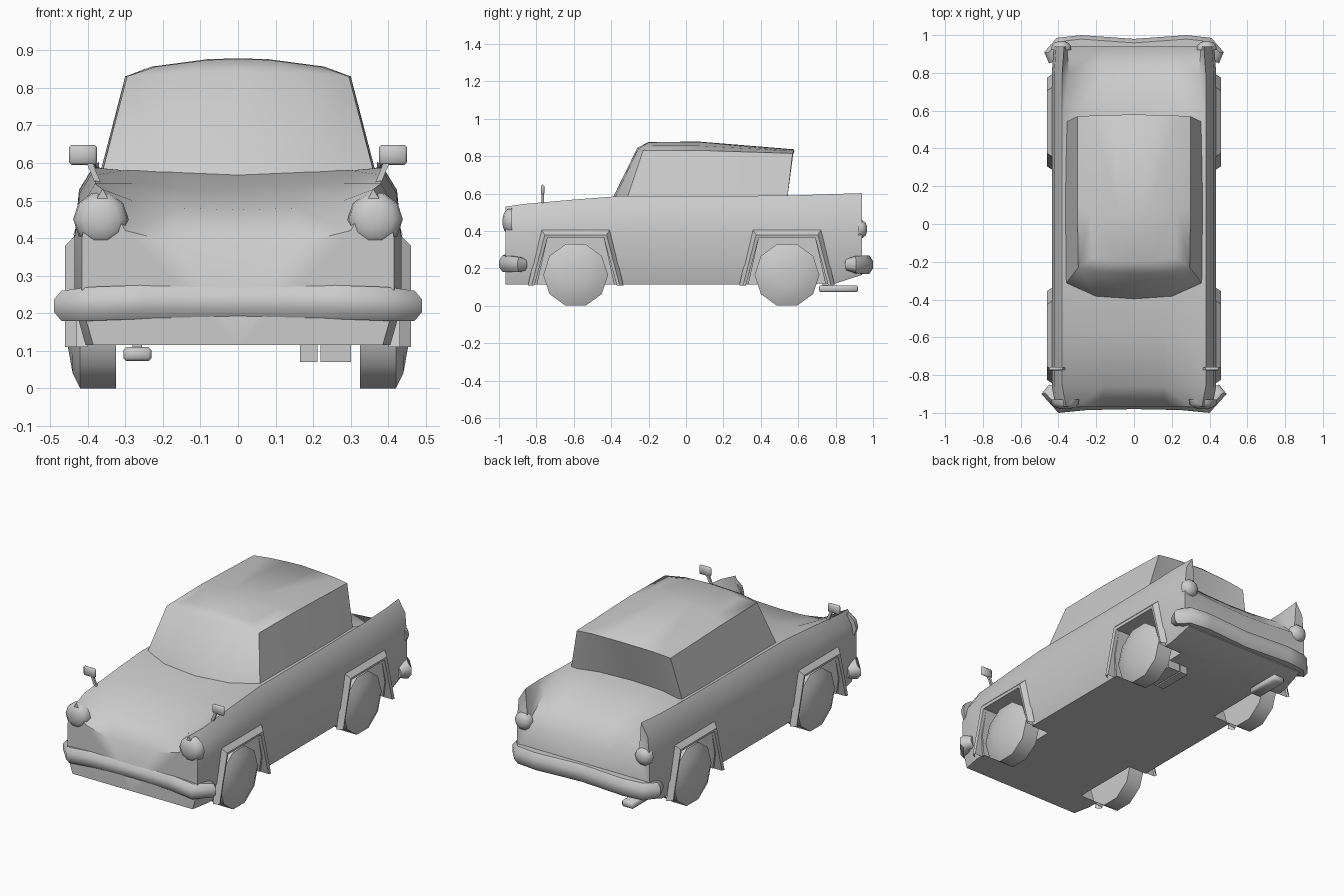
import bpy
import bmesh
import math
from mathutils import Vector

if "Cube" in bpy.data.objects:
    bpy.data.objects.remove(bpy.data.objects["Cube"])

paint = bpy.data.materials.new("plain_grey")
paint.use_nodes = True
GREY = (0.6, 0.6, 0.6, 1)
paint.diffuse_color = GREY
paint.node_tree.nodes["Principled BSDF"].inputs["Base Color"].default_value = GREY
parts = []


def finish(name, bm, mirror=True, keep=True):
    bmesh.ops.recalc_face_normals(bm, faces=bm.faces)
    mesh = bpy.data.meshes.new(name)
    bm.to_mesh(mesh)
    bm.free()
    obj = bpy.data.objects.new(name, mesh)
    bpy.context.collection.objects.link(obj)
    mesh.materials.append(paint)
    if mirror:
        mod = obj.modifiers.new("mirror", "MIRROR")
        mod.use_clip = True
    if keep:
        parts.append(obj)
    return obj


def loft(rings, closed=False, start=True, end=True):
    """Skin a list of point rings; optionally close each ring and cap the ends."""
    bm = bmesh.new()
    rows = [[bm.verts.new(p) for p in ring] for ring in rings]
    n = len(rows[0])
    for a, b in zip(rows, rows[1:]):
        for i in range(n if closed else n - 1):
            j = (i + 1) % n
            bm.faces.new((a[i], a[j], b[j], b[i]))
    if start:
        bm.faces.new(rows[0])
    if end:
        bm.faces.new(rows[-1])
    return bm


# Lower body: half sections from nose to tail, with raised wings and tail fins
def section(y, w, zb, zt, xi, zi, zc):
    pts = [(0, zb), (w - .03, zb), (w, .22), (w, .40), (w - .012, zt - .07),
           (w - .055, zt), (xi, zi), (.16, zc + .005), (0, zc)]
    return [(x, y, z) for x, z in pts]


stations = [(-.965, .415, .115, .53, .30, .42, .38),
            (-.86, .435, .115, .545, .28, .50, .475),
            (-.6, .435, .115, .568, .28, .545, .535),
            (-.35, .435, .115, .587, .30, .58, .575),
            (.2, .435, .115, .587, .32, .585, .58),
            (.56, .435, .115, .59, .32, .575, .57),
            (.8, .435, .12, .598, .345, .53, .51),
            (.94, .425, .165, .602, .355, .40, .38)]
body = finish("body", loft([section(*s) for s in stations]))

# Wheel arches: recess cutters and flared lips
for place, yc in (("front", -.59), ("rear", .54)):
    def arch(x, top, foot, height):
        return [(x, yc - foot, .11), (x, yc - top, height),
                (x, yc + top, height), (x, yc + foot, .11)]

    cut = [[(x, y, z if z > .2 else .05) for x, y, z in arch(x, .15, .22, .365)]
           for x in (.29, .6)]
    cutter = finish(place + "_arch_cutter", loft(cut, closed=True), keep=False)
    cutter.hide_render = True
    cutter.hide_set(True)
    mod = body.modifiers.new(place + "_arch", "BOOLEAN")
    mod.object = cutter
    mod.operation = "DIFFERENCE"
    mod.solver = "EXACT"
    lip = [arch(.43, .185, .255, .41), arch(.46, .165, .235, .38),
           arch(.455, .15, .22, .365), arch(.40, .15, .22, .365)]
    finish(place + "_arch_lips", loft(lip, start=False, end=False))

    # Ten-sided wheels with domed outer faces
    rings = []
    for x, r in ((.325, .173), (.42, .173), (.44, .13), (.452, .06)):
        rings.append([(x, yc + r * math.sin(math.pi * (k + .5) / 5),
                       .165 - r * math.cos(math.pi * (k + .5) / 5)) for k in range(10)])
    finish(place + "_wheels", loft(rings, closed=True))

# Cabin: half outlines from sill to roof crown, overhanging the rear window
cabin_rings = [
    [(0, -.40, .56), (.2, -.39, .56), (.365, -.32, .56),
     (.37, .1, .56), (.36, .54, .56), (.2, .50, .56), (0, .48, .56)],
    [(0, -.26, .845), (.18, -.255, .84), (.295, -.23, .83),
     (.30, .1, .83), (.30, .57, .815), (.2, .575, .825), (0, .58, .83)],
    [(0, -.20, .876), (.08, -.20, .874), (.22, -.18, .856),
     (.23, .07, .856), (.22, .55, .828), (.1, .57, .835), (0, .575, .837)]]
bm = loft(cabin_rings, start=False, end=False)
bm.verts.ensure_lookup_table()
f0, f1, f2, s, r2, r1, r0 = list(bm.verts)[-7:]
mid, crown = bm.verts.new((.08, .07, .876)), bm.verts.new((0, .07, .878))
for quad in ((f0, f1, mid, crown), (f1, f2, s, mid), (mid, s, r2, r1), (crown, mid, r1, r0)):
    bm.faces.new(quad)
finish("cabin", bm)


# Bumpers: rounded section swept along a wrapped path
def bumper(name, path):
    rings = []
    for x, y, z, dx, dy, h in path:
        out = Vector((dx, dy, 0)).normalized()
        base = Vector((x, y, z))
        rings.append([base + out * (o * .06) + Vector((0, 0, v * h)) for o, v in
                      ((-1, 1), (-.35, 1), (0, .4), (0, -.4), (-.35, -1), (-1, -1))])
    finish(name, loft(rings, closed=True, start=False))


bumper("front_bumper", [(0, -.98, .23, 0, -1, .045), (.25, -.985, .23, 0, -1, .045),
                        (.40, -1, .225, .3, -1, .045), (.49, -.90, .22, 1, -.3, .04),
                        (.45, -.85, .22, 1, .4, .03)])
bumper("rear_bumper", [(0, .98, .22, 0, 1, .05), (.28, 1, .22, 0, 1, .05),
                       (.41, .985, .22, .4, 1, .05), (.475, .91, .22, 1, .2, .045),
                       (.45, .85, .22, 1, -.4, .03)])


# Lamps: shallow domes facing along y
def lamps(name, x, z, y0, depth, r):
    rings = [[(x + r * k * math.cos(a * math.pi / 5), y0 + depth * d,
               z + r * k * math.sin(a * math.pi / 5)) for a in range(10)]
             for d, k in ((0, 1.05), (.5, 1), (.85, .7), (1, .3))]
    finish(name, loft(rings, closed=True))


lamps("headlamps", .365, .45, -.93, -.05, .07)
lamps("tail_lamps", .385, .41, .92, .048, .05)


# Box helper for the small fittings
def box(name, x, y, z, mirror=False, bevel=0):
    bm = bmesh.new()
    bmesh.ops.create_cube(bm, size=1)
    for v in bm.verts:
        v.co = [(a + b) / 2 + c * (b - a) for (a, b), c in zip((x, y, z), v.co)]
    if bevel:
        bmesh.ops.bevel(bm, geom=bm.edges[:], offset=bevel, segments=1, affect="EDGES")
    return finish(name, bm, mirror)


# Wing mirrors on leaning stalks
box("mirror_heads", (.375, .45), (-.775, -.757), (.595, .648), True, .007)
stalk = [[(x + a * .008, -.766 + b * .006, z) for a, b in ((-1, -1), (1, -1), (1, 1), (-1, 1))]
         for x, z in ((.37, .54), (.397, .605))]
finish("mirror_stalks", loft([stalk[1], stalk[0]], closed=True))
stalk_flip = parts[-1]

# Exhaust and underfloor fittings
box("exhaust_pipe", (-.305, -.23), (.71, .92), (.073, .11), bevel=.008)
box("exhaust_hanger", (-.28, -.255), (.73, .77), (.10, .18))
box("silencer", (.22, .30), (.45, .65), (.07, .12))
box("silencer_pipe", (.165, .212), (.45, .65), (.07, .12))

# Bake modifiers, then smooth while keeping hard edges
bpy.ops.object.select_all(action="DESELECT")
for obj in parts:
    obj.select_set(True)
bpy.context.view_layer.objects.active = body
bpy.ops.object.convert(target="MESH")
bpy.ops.object.shade_smooth_by_angle(angle=math.radians(50))
